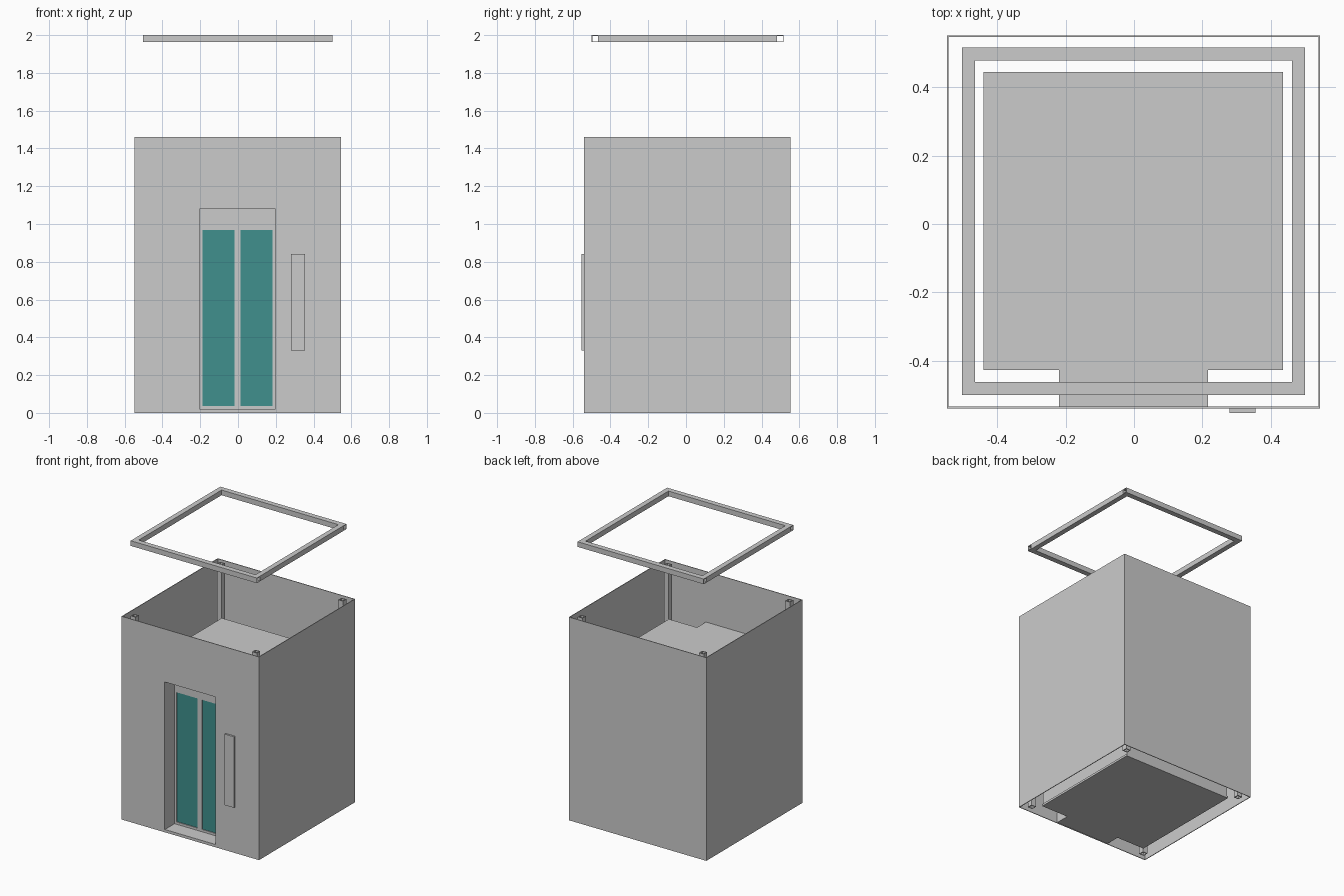
import bpy, bmesh

if "Cube" in bpy.data.objects:
    bpy.data.objects.remove(bpy.data.objects["Cube"])


def finish(name, bm, mat=None):
    bmesh.ops.recalc_face_normals(bm, faces=bm.faces)
    me = bpy.data.meshes.new(name)
    bm.to_mesh(me)
    bm.free()
    ob = bpy.data.objects.new(name, me)
    bpy.context.collection.objects.link(ob)
    if mat:
        me.materials.append(mat)
    return ob


def box(name, lo, hi, mat=None):
    bm = bmesh.new()
    bmesh.ops.create_cube(bm, size=1)
    for v in bm.verts:
        v.co = [lo[i] if v.co[i] < 0 else hi[i] for i in range(3)]
    return finish(name, bm, mat)


def tube(name, axis, lo, hi, wall, mat=None):
    """Open-ended rectangular tube running along one axis."""
    a, b = [i for i in range(3) if i != axis]
    bm = bmesh.new()
    rings = []
    for end, w in ((lo, 0), (hi, 0), (hi, wall), (lo, wall)):
        ring = []
        for u, v in ((0, 0), (1, 0), (1, 1), (0, 1)):
            p = [0, 0, 0]
            p[axis] = end[axis]
            p[a] = hi[a] - w if u else lo[a] + w
            p[b] = hi[b] - w if v else lo[b] + w
            ring.append(bm.verts.new(p))
        rings.append(ring)
    for i in range(4):
        r, s = rings[i], rings[(i + 1) % 4]
        for j in range(4):
            k = (j + 1) % 4
            bm.faces.new((r[j], r[k], s[k], s[j]))
    return finish(name, bm, mat)


def cut(ob, cutter):
    m = ob.modifiers.new("opening", 'BOOLEAN')
    m.operation = 'DIFFERENCE'
    m.solver = 'EXACT'
    m.object = cutter


glass = bpy.data.materials.new("teal_glass")
glass.diffuse_color = (0.05, 0.28, 0.27, 1)
glass.use_nodes = True
glass.node_tree.nodes["Principled BSDF"].inputs["Base Color"].default_value = glass.diffuse_color

# doorway cutter shared by the shaft and the car
cutter = box("doorway_cutter", (-0.205, -0.65, 0.02), (0.2, -0.405, 1.08))
cutter.hide_render = True
cutter.hide_viewport = False
cutter.display_type = 'WIRE'

# shaft enclosure, open at top and bottom
shaft = tube("shaft_walls", 2, (-0.548, -0.54, 0), (0.545, 0.552, 1.46), 0.005)
cut(shaft, cutter)

# lift car inside the shaft
car = tube("car_walls", 2, (-0.435, -0.425, 0.01), (0.43, 0.44, 1.09), 0.012)
cut(car, cutter)
box("car_floor", (-0.44, -0.428, 0), (0.436, 0.445, 0.015))
box("car_roof", (-0.44, -0.428, 1.085), (0.436, 0.445, 1.1))

# door reveal between shaft wall and car
tube("door_reveal", 1, (-0.22, -0.536, 0.003), (0.216, -0.426, 1.097), 0.0165)
box("door_header", (-0.205, -0.43, 0.985), (0.2, -0.412, 1.08))

# two sliding door leaves with glass panes
for side, x0, x1 in (("left", -0.205, -0.0025), ("right", -0.0025, 0.2)):
    tube(side + "_door_frame", 1, (x0, -0.43, 0.02), (x1, -0.412, 0.985), 0.0165)
    box(side + "_door_glass", (x0 + 0.0165, -0.424, 0.0365),
        (x1 - 0.0165, -0.418, 0.9685), glass)

# call panel beside the door
box("call_panel", (0.28, -0.553, 0.33), (0.355, -0.538, 0.84))

# corner posts
for nx, x0 in (("left", -0.503), ("right", 0.462)):
    for ny, y0 in (("front", -0.5), ("back", 0.478)):
        tube(f"{ny}_{nx}_post", 2, (x0, y0, 0), (x0 + 0.038, y0 + 0.038, 1.46), 0.005)

# floating top frame
for ny, y0 in (("front", -0.5), ("back", 0.479)):
    tube(ny + "_top_beam", 0, (-0.503, y0, 1.963), (0.5, y0 + 0.038, 2.0), 0.004)
for nx, x0 in (("left", -0.503), ("right", 0.463)):
    tube(nx + "_top_beam", 1, (x0, -0.462, 1.963), (x0 + 0.037, 0.479, 2.0), 0.004)
